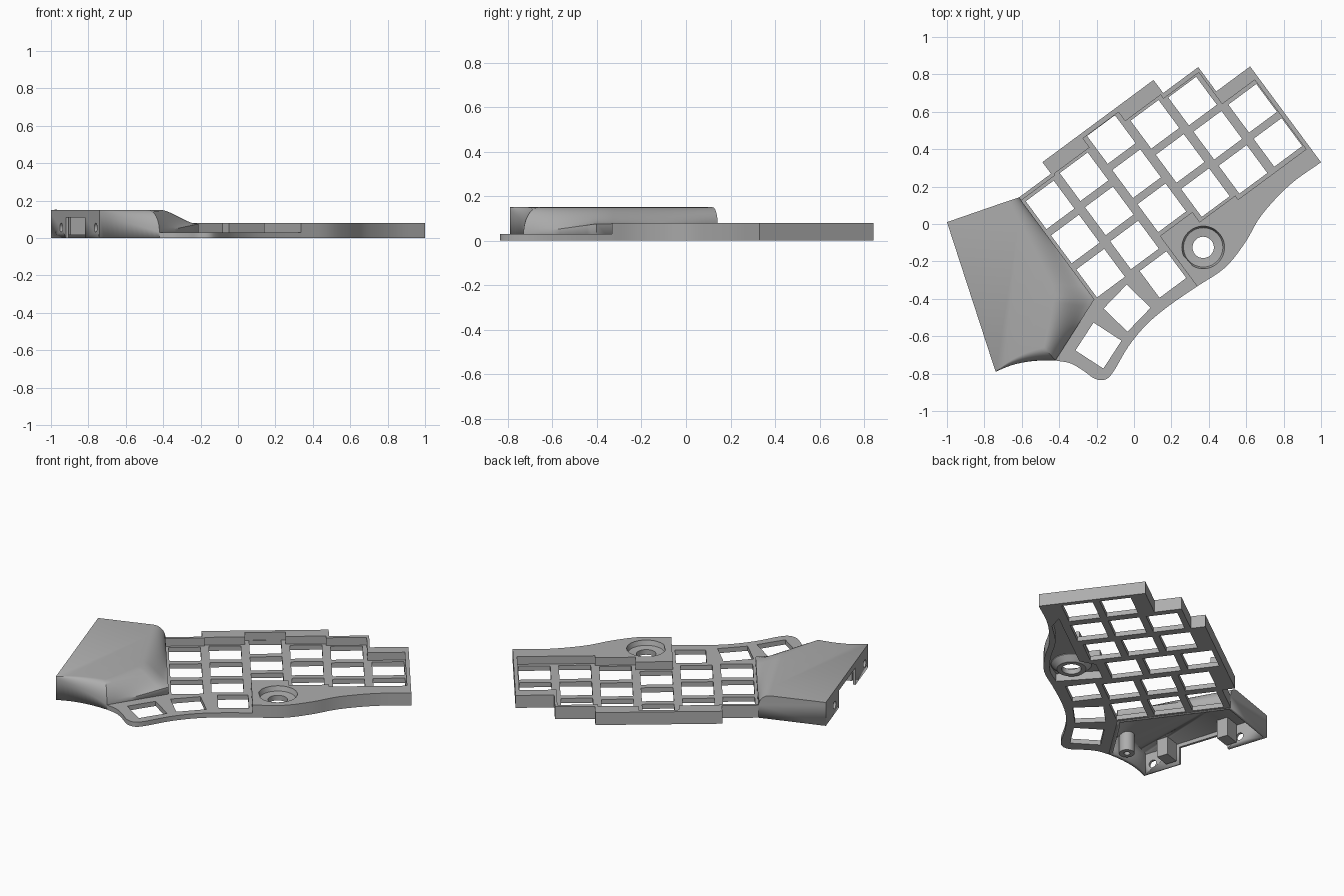
import bpy, bmesh, math
from mathutils import Vector, Matrix

if "Cube" in bpy.data.objects:
    bpy.data.objects.remove(bpy.data.objects["Cube"])

grey = bpy.data.materials.new("plain grey")
grey.use_nodes = True
grey.diffuse_color = (0.42, 0.42, 0.42, 1)
grey.node_tree.nodes["Principled BSDF"].inputs["Base Color"].default_value = (0.42, 0.42, 0.42, 1)

TILT = math.radians(36.5)
TOP, RIM, FLOOR = 0.15, 0.08, 0.03


def loc(u, v):
    """Key grid coordinates to world coordinates."""
    return Vector((u, v)).to_3d().xy @ Matrix.Rotation(-TILT, 2)


def grid(points):
    return [loc(u, v) for u, v in points]


def smooth_path(points, steps=5):
    """Catmull-Rom curve through the points."""
    p = [Vector(q) for q in points]
    p = [2 * p[0] - p[1]] + p + [2 * p[-1] - p[-2]]
    out = []
    for a, b, c, d in zip(p, p[1:], p[2:], p[3:]):
        for i in range(steps):
            t = i / steps
            out.append(b + (c - a) * t / 2 + (a * 2 - b * 5 + c * 4 - d) * t * t / 2
                       + (b * 3 - a - c * 3 + d) * t ** 3 / 2)
    return out + [p[-2]]


def circle(centre, r, n=48):
    return [Vector(centre) + Vector((r * math.cos(2 * math.pi * i / n), r * math.sin(2 * math.pi * i / n)))
            for i in range(n)]


def square(centre, angle, half=0.093):
    return [Vector(centre) + Vector((sx * half, sy * half)) @ Matrix.Rotation(-angle, 2)
            for sx, sy in ((-1, -1), (1, -1), (1, 1), (-1, 1))]


def finish(obj):
    bpy.ops.object.select_all(action='DESELECT')
    obj.select_set(True)
    bpy.context.view_layer.objects.active = obj
    bpy.ops.object.shade_smooth_by_angle()
    return obj


def mesh_object(name, bm):
    bmesh.ops.recalc_face_normals(bm, faces=bm.faces)
    me = bpy.data.meshes.new(name)
    bm.to_mesh(me)
    bm.free()
    me.materials.append(grey)
    obj = bpy.data.objects.new(name, me)
    bpy.context.collection.objects.link(obj)
    return obj


def slab(name, loops, z0, z1):
    """Flat slab from an outline followed by hole outlines."""
    cu = bpy.data.curves.new(name + " outline", 'CURVE')
    cu.dimensions = '2D'
    cu.fill_mode = 'BOTH'
    cu.extrude = (z1 - z0) / 2
    for loop in loops:
        sp = cu.splines.new('POLY')
        sp.points.add(len(loop) - 1)
        for pt, q in zip(sp.points, loop):
            pt.co = (q.x, q.y, 0, 1)
        sp.use_cyclic_u = True
    tmp = bpy.data.objects.new(name + " outline", cu)
    bpy.context.collection.objects.link(tmp)
    bpy.context.view_layer.update()
    me = bpy.data.meshes.new_from_object(tmp.evaluated_get(bpy.context.evaluated_depsgraph_get()))
    bm = bmesh.new()
    bm.from_mesh(me)
    bpy.data.objects.remove(tmp)
    bmesh.ops.remove_doubles(bm, verts=bm.verts, dist=0.0002)
    bmesh.ops.translate(bm, verts=bm.verts, vec=(0, 0, (z0 + z1) / 2))
    return finish(mesh_object(name, bm))


def box(name, centre, size, angle):
    bm = bmesh.new()
    m = Matrix.Translation(centre) @ Matrix.Rotation(angle, 4, 'Z') @ Matrix.Diagonal((*size, 1))
    bmesh.ops.create_cube(bm, size=1, matrix=m)
    return mesh_object(name, bm)


# Outlines shared by the plate and the rim
recess = grid([(.073, -.469), (.073, -.134), (.289, -.134), (.289, -.2), (.525, -.2), (.525, -.226),
               (.977, -.226), (.977, .235), (.76, .235), (.76, .445), (.525, .445), (.525, .47),
               (.289, .47), (.289, .53), (.053, .53), (.053, .47), (-.182, .47), (-.182, .46), (-.41, .46)])
outer = grid([(-.41, .48), (-.197, .48), (-.197, .557), (.542, .557), (.542, .47), (.775, .47),
              (.775, .308), (1, .308)])
side_curve = smooth_path([(1, .33), (.834, .21), (.684, .05), (.594, -.1), (.487, -.233), (.337, -.334)])
front_curve = smooth_path([(-.42, -.73), (-.34, -.745), (-.27, -.785), (-.21, -.827), (-.155, -.832),
                           (-.11, -.79), (-.03, -.655), (.07, -.535), (.19, -.435), (.337, -.334)])

# Key openings: staggered columns, then the thumb keys
keys = []
for col, mid in enumerate((.122, .135, .208, .135, .115, .12)):
    for row in (-1, 0, 1):
        if not (col == 5 and row == 1):
            keys.append(square(loc(-.3 + .2356 * col, mid + .227 * row), TILT))
for centre, degrees in (((.155, -.27), 36.5), ((-.037, -.45), 46), ((-.19, -.65), 57)):
    keys.append(square(centre, math.radians(degrees), 0.089))

corner = loc(-.41, -.198)
slab("key_plate", [recess + [corner] + front_curve[:-1]] + keys, 0, FLOOR)

# Raised rim, hollow under the wide side deck
cavity = grid([(.10, -.165), (.26, -.165), (.32, -.25), (.83, -.25)])
cavity += smooth_path([(.79, .2), (.655, .07), (.565, -.08), (.465, -.205), (.36, -.275)])
slab("rim", [outer + side_curve[:-1] + recess, cavity], 0, RIM)
DISH = (.37, -.125)
slab("side_deck", [cavity, circle(DISH, .114)], .05, RIM)

# Round dish with a through hole
bm = bmesh.new()
profile = [(.115, RIM), (.105, .05), (.057, .045), (.057, .012), (.085, .012), (.118, .045), (.118, .079)]
ring = [bm.verts.new((r, 0, z)) for r, z in profile]
edges = [bm.edges.new((a, b)) for a, b in zip(ring, ring[1:] + ring[:1])]
bmesh.ops.spin(bm, geom=ring + edges, cent=(0, 0, 0), axis=(0, 0, 1), angle=2 * math.pi, steps=48)
bmesh.ops.remove_doubles(bm, verts=bm.verts, dist=0.0002)
bmesh.ops.translate(bm, verts=bm.verts, vec=(*DISH, 0))
finish(mesh_object("round_dish", bm))

# Palm rest: each corner has position, inward shift at the top, height where rounding starts, softness
A, E = Vector((-1, .01)), Vector((-.74, -.79))
a = (A, Vector((0, 0)), .13, 0)
b = (loc(-.41, .48), Vector((-.07, -.023)), RIM, 0)
c = (corner, Vector((-.21, .02)), .075, 1)
d = (Vector((-.42, -.73)), Vector((-.06, .07)), FLOOR, 0)
e = (E, Vector((0, 0)), .13, 0)


def between(p, q, n):
    return [tuple(x + (y - x) * (i / n) for x, y in zip(p, q)) for i in range(n)]


border = [a] + between(b, c, 8) + between(c, d, 8)
arc = smooth_path([d[0], (-.5, -.73), (-.58, -.738), (-.66, -.757), E], 3)
for i, p in enumerate(arc):
    f = 1 - i / (len(arc) - 1)
    border.append((p, d[1] * f, .13 + (FLOOR - .13) * f, 0))

bm = bmesh.new()
STEPS = 10
rows = [[bm.verts.new((p.x, p.y, 0)) for p, s, z, w in border]]
for k in range(STEPS + 1):
    f = k / STEPS
    angle = f * math.pi / 2
    row = []
    for p, s, z, w in border:
        shift = (1 - math.cos(angle)) * (1 - w) + f * w
        rise = math.sin(angle) * (1 - w) + f * f * (3 - 2 * f) * w
        q = p + s * shift
        row.append(bm.verts.new((q.x, q.y, z + (TOP - z) * rise)))
    rows.append(row)
for lo, hi in zip(rows, rows[1:]):
    for i in range(len(lo)):
        j = (i + 1) % len(lo)
        bm.faces.new((lo[i], lo[j], hi[j], hi[i]))
bm.faces.new(rows[-1])
palm = finish(mesh_object("palm_rest", bm))
shell = palm.modifiers.new("shell", 'SOLIDIFY')
shell.thickness = 0.022
shell.offset = -1

# Cable opening and screw holes in the outer wall
along = (E - A).normalized()
inward = Vector((-along.y, along.x))
wall_angle = math.atan2(along.y, along.x)


def on_wall(t, depth, z):
    return (*(A + (E - A) * t + inward * depth), z)


cutters = [box("opening_cutter", on_wall(.505, 0, .045), (.33, .12, .13), wall_angle)]
for t in (.21, .92):
    bm = bmesh.new()
    m = (Matrix.Translation(on_wall(t, 0, .055)) @ Matrix.Rotation(wall_angle, 4, 'Z')
         @ Matrix.Rotation(math.pi / 2, 4, 'X'))
    bmesh.ops.create_cone(bm, cap_ends=True, segments=24, radius1=.024, radius2=.024, depth=.12, matrix=m)
    cutters.append(mesh_object("screw_cutter", bm))
for cutter in cutters:
    cutter.hide_render = True
    cutter.hide_set(True)
    cut = palm.modifiers.new("cut", 'BOOLEAN')
    cut.operation = 'DIFFERENCE'
    cut.object = cutter

# Mounting blocks and a screw post inside the palm rest
for name, t in (("rear_block", .27), ("front_block", .76)):
    box(name, on_wall(t, .075, .075), (.07, .1, .12), wall_angle)
slab("screw_post", [circle((-.5, -.66), .045, 24), circle((-.5, -.66), .018, 24)], .005, .13)
